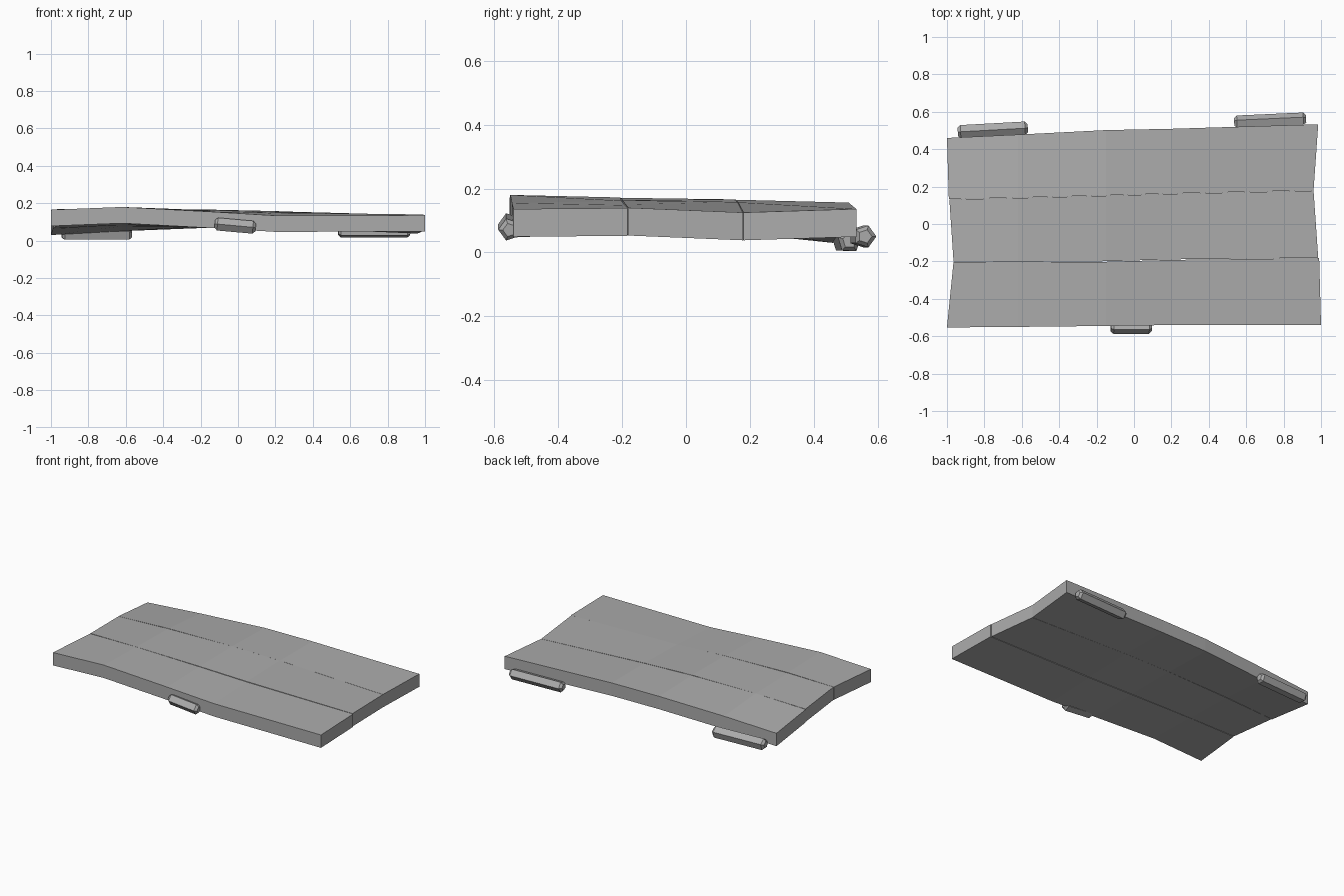
import bpy
import bmesh
import math
from mathutils import Matrix, Vector

cube = bpy.data.objects.get("Cube")
if cube:
    bpy.data.objects.remove(cube, do_unlink=True)

grey = bpy.data.materials.new("weathered_grey")
grey.use_nodes = True
GREY = (0.41, 0.41, 0.41, 1)
grey.diffuse_color = GREY
grey.node_tree.nodes["Principled BSDF"].inputs["Base Color"].default_value = GREY

THICK = 0.087


def finish(name, bm):
    bmesh.ops.recalc_face_normals(bm, faces=bm.faces)
    mesh = bpy.data.meshes.new(name)
    bm.to_mesh(mesh)
    bm.free()
    mesh.materials.append(grey)
    obj = bpy.data.objects.new(name, mesh)
    bpy.context.collection.objects.link(obj)
    return obj


def plank(name, front, back):
    """Loft a warped board between two edges of (x, y, top z) points."""
    bm = bmesh.new()
    rings = []
    for f, b in zip(front, back):
        down = Vector((0, 0, THICK))
        f, b = Vector(f), Vector(b)
        rings.append([bm.verts.new(p) for p in (f, b, b - down, f - down)])
    for r, s in zip(rings, rings[1:]):
        for i in range(4):
            j = (i + 1) % 4
            bm.faces.new((r[i], r[j], s[j], s[i]))
    bm.faces.new(rings[0])
    bm.faces.new(rings[-1])
    return finish(name, bm)


def cleat(name, centre, length, radius, yaw=0, pitch=0, spin=0):
    """Five-sided batten with chamfered ends."""
    bm = bmesh.new()
    half = length / 2
    rings = []
    for x, scale in ((-half, 0.6), (-half + 0.015, 1), (half - 0.015, 1), (half, 0.6)):
        angles = [spin + math.tau * i / 5 for i in range(5)]
        rings.append([bm.verts.new((x, scale * radius * math.cos(a),
                                    scale * radius * math.sin(a))) for a in angles])
    for r, s in zip(rings, rings[1:]):
        for i in range(5):
            j = (i + 1) % 5
            bm.faces.new((r[i], r[j], s[j], s[i]))
    bm.faces.new(rings[0])
    bm.faces.new(rings[-1])
    turn = Matrix.Rotation(yaw, 4, 'Z') @ Matrix.Rotation(pitch, 4, 'Y')
    bm.transform(Matrix.Translation(centre) @ turn)
    return finish(name, bm)


# Three warped boards side by side
plank("front_plank",
      [(-1, -.553, .165), (-.62, -.55, .18), (-.15, -.545, .155), (.2, -.54, .134), (1, -.54, .136)],
      [(-.965, -.203, .168), (-.62, -.206, .172), (-.15, -.202, .162), (.2, -.192, .148), (.99, -.183, .139)])
plank("middle_plank",
      [(-.965, -.2, .169), (-.62, -.203, .171), (-.15, -.199, .163), (.2, -.189, .15), (.985, -.181, .14)],
      [(-.987, .131, .152), (-.62, .139, .163), (-.15, .151, .166), (.2, .161, .158), (.96, .178, .125)])
plank("back_plank",
      [(-.99, .133, .151), (-.62, .141, .164), (-.15, .153, .165), (.2, .163, .157), (.96, .18, .125)],
      [(-1, .46, .117), (-.62, .478, .138), (-.15, .502, .156), (.2, .509, .156), (.985, .533, .136)])

# Battens at the edges
cleat("front_cleat", (-.015, -.552, .08), .22, .036, pitch=.09, spin=math.pi)
cleat("back_right_cleat", (-.755, .502, .036), .375, .038, yaw=.055, spin=.3)
cleat("back_left_cleat", (.728, .552, .05), .385, .036, yaw=.045)
